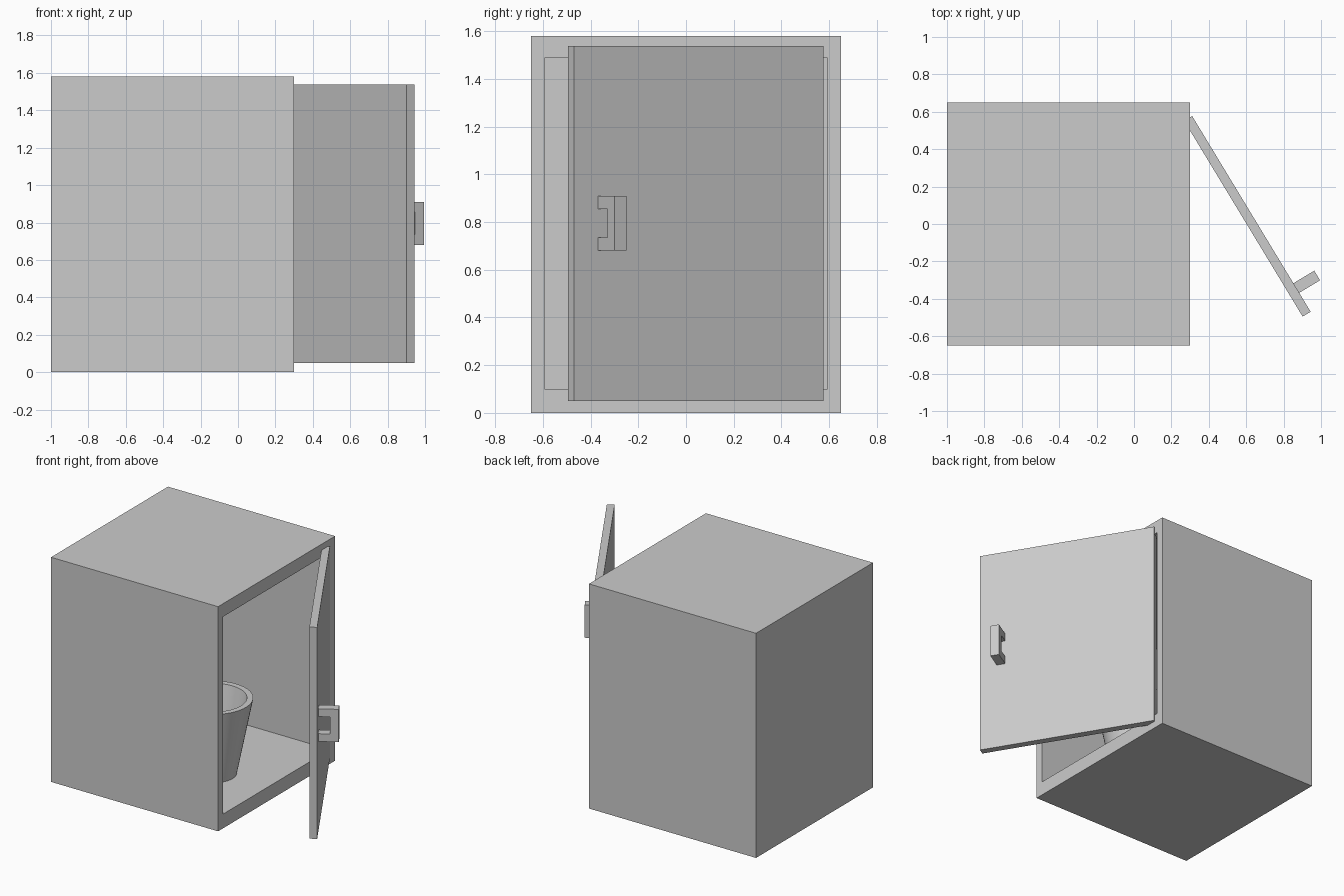
import bpy, bmesh, math
from mathutils import Matrix, Vector

if "Cube" in bpy.data.objects:
    bpy.data.objects.remove(bpy.data.objects["Cube"])


def finish(name, bm, matrix=None):
    """Turn a bmesh into a named object."""
    if matrix:
        bm.transform(matrix)
    bmesh.ops.recalc_face_normals(bm, faces=bm.faces)
    me = bpy.data.meshes.new(name)
    bm.to_mesh(me)
    bm.free()
    ob = bpy.data.objects.new(name, me)
    bpy.context.collection.objects.link(ob)
    return ob


def box(lo, hi):
    bm = bmesh.new()
    lo, hi = Vector(lo), Vector(hi)
    bmesh.ops.create_cube(bm, size=1, matrix=Matrix.Translation((lo + hi) / 2)
                          @ Matrix.Diagonal((*(hi - lo), 1)))
    return bm


# Cabinet: box hollowed out from its +x side
bm = box((-1, -0.65, 0), (0.3, 0.65, 1.58))
face = max(bm.faces, key=lambda f: f.calc_center_median().x)
bmesh.ops.inset_region(bm, faces=[face], thickness=0.08)
for v in face.verts:
    v.co.z = 0.1 if v.co.z < 0.8 else 1.488
inner = bmesh.ops.extrude_face_region(bm, geom=[face])["geom"]
bmesh.ops.translate(bm, vec=(-1.22, 0, 0),
                    verts=[g for g in inner if isinstance(g, bmesh.types.BMVert)])
if face.is_valid:
    bmesh.ops.delete(bm, geom=[face], context='FACES_ONLY')
finish("cabinet", bm)

# Door frame of reference: local x along the door, local y outwards from its face
swing = (Matrix.Translation((0.311, 0.577, 0))
         @ Matrix.Rotation(math.radians(-58.8), 4, 'Z'))
finish("door", box((0, -0.05, 0.05), (1.223, 0, 1.538)), swing)

# Handle: C-shaped profile extruded across the door
profile = [(0, 0.68), (0.13, 0.68), (0.13, 0.91), (0, 0.91),
           (0, 0.855), (0.075, 0.855), (0.075, 0.735), (0, 0.735)]
bm = bmesh.new()
f = bm.faces.new([bm.verts.new((1.045, y, z)) for y, z in profile])
ext = bmesh.ops.extrude_face_region(bm, geom=[f])["geom"]
bmesh.ops.translate(bm, vec=(0.06, 0, 0),
                    verts=[g for g in ext if isinstance(g, bmesh.types.BMVert)])
finish("door_handle", bm, swing)

# Cup: tapered wall profile spun around its axis
outline = [(0, 0), (0.15, 0), (0.255, 0.53), (0.215, 0.53), (0.12, 0.05), (0, 0.05)]
bm = bmesh.new()
vs = [bm.verts.new((r, 0, z)) for r, z in outline]
edges = [bm.edges.new(pair) for pair in zip(vs, vs[1:])]
bmesh.ops.spin(bm, geom=vs + edges, cent=(0, 0, 0), axis=(0, 0, 1),
               angle=math.tau, steps=48, use_merge=True)
bmesh.ops.remove_doubles(bm, verts=bm.verts, dist=1e-4)
cup = finish("cup", bm, Matrix.Translation((-0.107, -0.122, 0.1)))
bpy.context.view_layer.objects.active = cup
cup.select_set(True)
bpy.ops.object.shade_smooth_by_angle(angle=math.radians(30))
